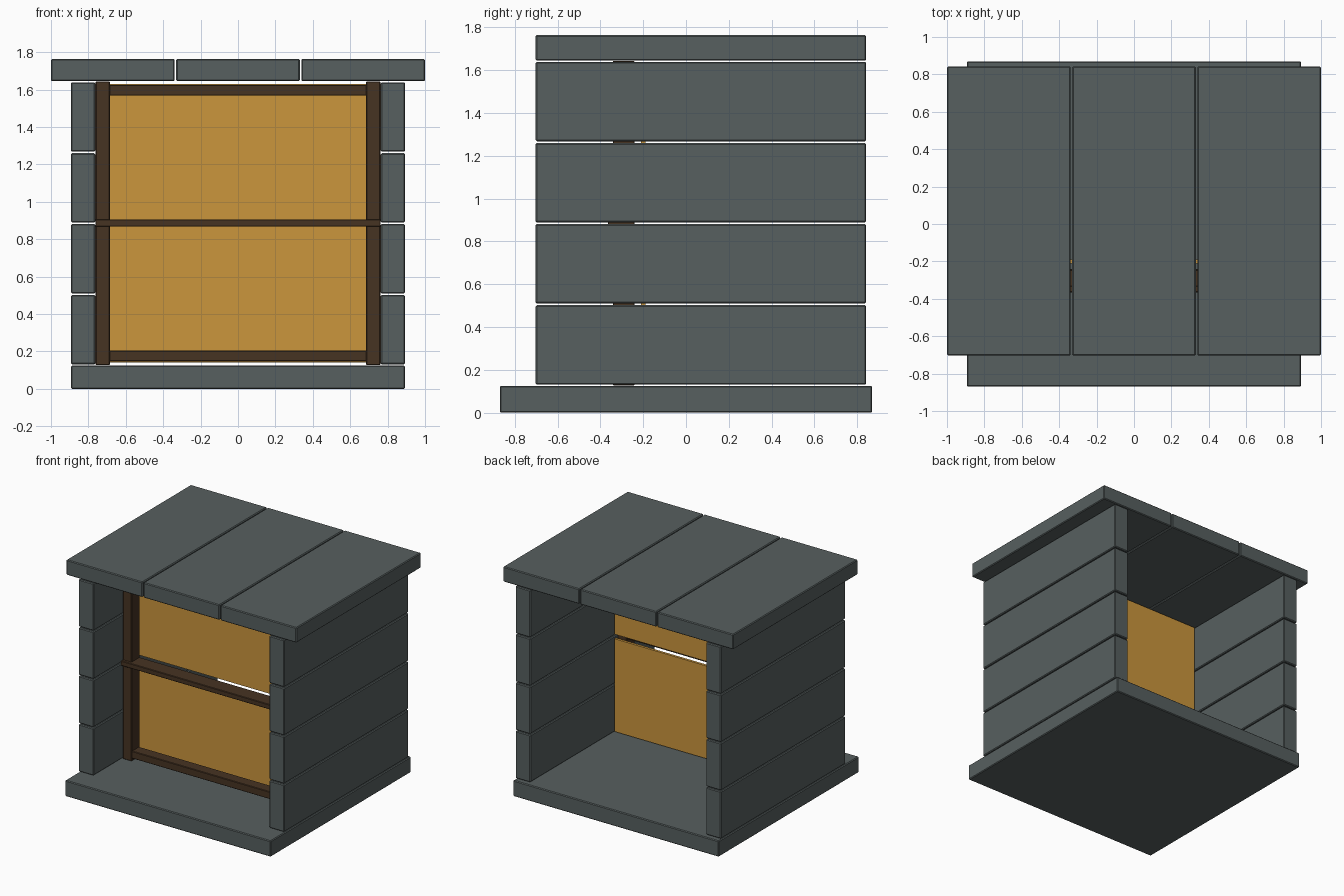
import bpy

if "Cube" in bpy.data.objects:
    bpy.data.objects.remove(bpy.data.objects["Cube"])


def material(name, color):
    m = bpy.data.materials.new(name)
    m.diffuse_color = (*color, 1.0)
    m.use_nodes = True
    m.node_tree.nodes["Principled BSDF"].inputs["Base Color"].default_value = m.diffuse_color
    return m


SLATE = material("slate grey", (0.095, 0.115, 0.115))
BROWN = material("dark brown wood", (0.061, 0.033, 0.016))
AMBER = material("amber panel", (0.60, 0.305, 0.046))


def box(name, x, y, z, mat, bevel=0.006):
    """Bevelled box spanning the given (min, max) ranges."""
    bpy.ops.mesh.primitive_cube_add(
        size=1, location=[(r[0] + r[1]) / 2 for r in (x, y, z)])
    ob = bpy.context.object
    ob.name = name
    ob.scale = [r[1] - r[0] for r in (x, y, z)]
    bpy.ops.object.transform_apply(location=False, rotation=False, scale=True)
    ob.data.materials.append(mat)
    if bevel:
        mod = ob.modifiers.new("bevel", 'BEVEL')
        mod.width = bevel
        mod.segments = 1
    return ob


def mirrored(lo, hi, side):
    return (lo, hi) if side > 0 else (-hi, -lo)


DEPTH = (-0.703, 0.842)   # walls and roof front to back

# Floor slab
box("floor_slab", (-0.893, 0.893), (-0.87, 0.87), (0, 0.125), SLATE)

# Side walls, four stacked planks each
for side, label in ((-1, "left"), (1, "right")):
    for i in range(4):
        z0 = 0.131 + i * 0.379
        box(f"{label}_wall_plank_{i + 1}", mirrored(0.763, 0.893, side),
            DEPTH, (z0, z0 + 0.371), SLATE)

# Roof, three boards
for i in range(3):
    cx = (i - 1) * 0.669
    box(f"roof_board_{i + 1}", (cx - 0.3305, cx + 0.3305), DEPTH,
        (1.645, 1.764), SLATE)

# Window frame posts
for side, label in ((-1, "left"), (1, "right")):
    box(f"{label}_frame_post", mirrored(0.685, 0.761, side),
        (-0.342, -0.24), (0.127, 1.644), BROWN, 0.004)

# Window frame rails
box("bottom_rail", (-0.69, 0.69), (-0.335, -0.245), (0.147, 0.205), BROWN, 0.004)
box("top_rail", (-0.69, 0.69), (-0.335, -0.245), (1.568, 1.626), BROWN, 0.004)
box("middle_rail", (-0.763, 0.763), (-0.365, -0.24), (0.867, 0.906), BROWN, 0.004)

# Panels behind the frame, with a slit level with the middle rail
for name, z in (("lower_panel", (0.14, 0.868)), ("upper_panel", (0.904, 1.63))):
    box(name, (-0.755, 0.755), (-0.21, -0.19), z, AMBER, 0)
